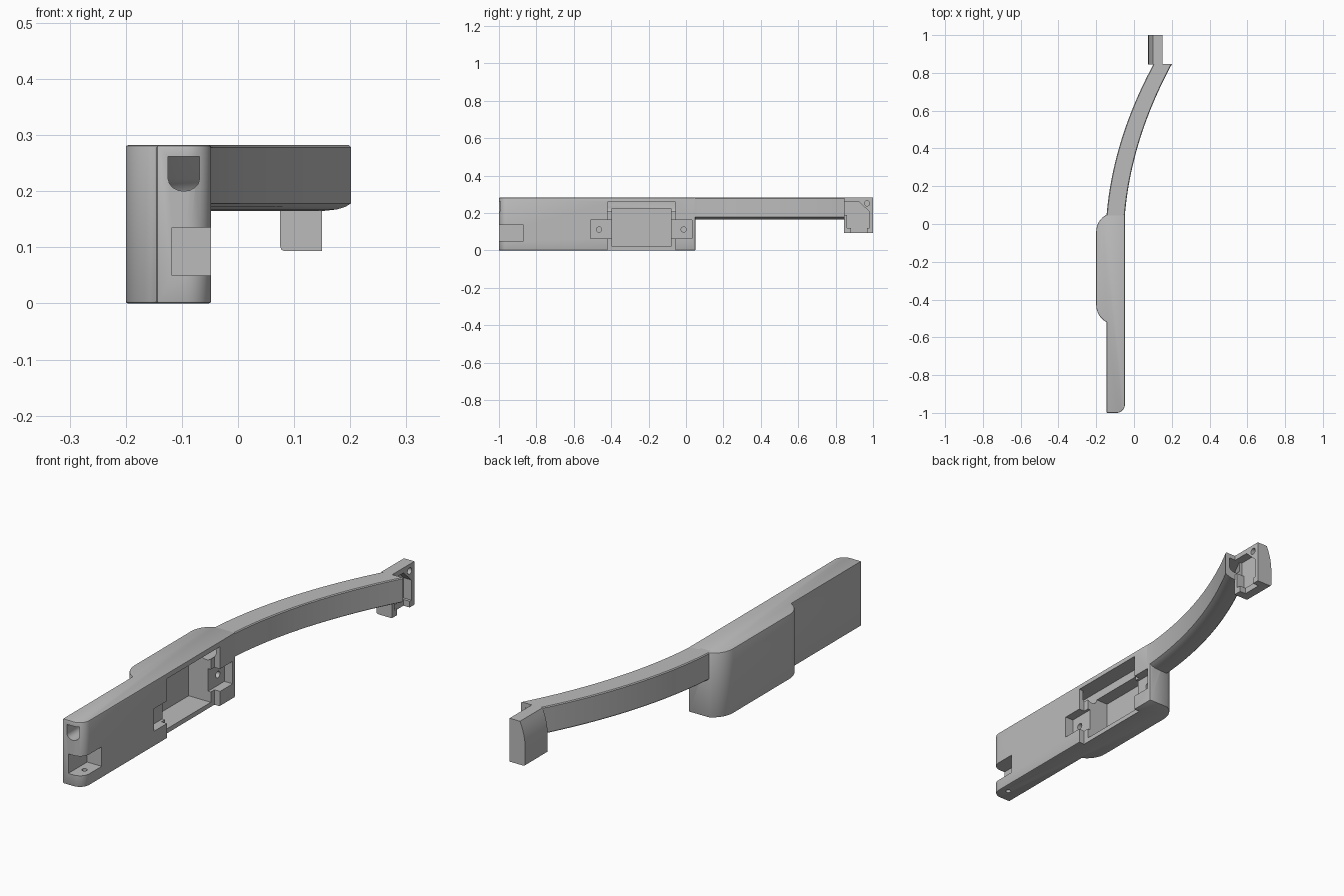
import bpy, bmesh, math

if "Cube" in bpy.data.objects:
    bpy.data.objects.remove(bpy.data.objects["Cube"])

grey = bpy.data.materials.new("plain grey")
grey.diffuse_color = (0.5, 0.5, 0.5, 1)
grey.use_nodes = True
grey.node_tree.nodes["Principled BSDF"].inputs["Base Color"].default_value = grey.diffuse_color
TOP, ARM_Y, END_Y = 0.282, 0.05, 0.848


def loft(name, rings):
    """Skin closed rings of 3D points and cap both ends."""
    bm = bmesh.new()
    vs = [[bm.verts.new(p) for p in r] for r in rings]
    n = len(vs[0])
    for a, b in zip(vs, vs[1:]):
        for i in range(n):
            j = (i + 1) % n
            bm.faces.new((a[i], a[j], b[j], b[i]))
    bm.faces.new(vs[0][::-1])
    bm.faces.new(vs[-1])
    bmesh.ops.recalc_face_normals(bm, faces=bm.faces)
    me = bpy.data.meshes.new(name)
    bm.to_mesh(me)
    bm.free()
    ob = bpy.data.objects.new(name, me)
    bpy.context.collection.objects.link(ob)
    me.materials.append(grey)
    return ob


def prism(name, pts, lo, hi, axis):
    """Extrude a 2D outline along an axis; the outline uses the other two in order."""
    def put(p, d):
        q = list(p)
        q.insert("xyz".index(axis), d)
        return q
    return loft(name, [[put(p, d) for p in pts] for d in (lo, hi)])


def box(x, y, z):
    return prism("cutter", [(x[0], y[0]), (x[1], y[0]), (x[1], y[1]), (x[0], y[1])], z[0], z[1], "z")


def circle(a, b, r, n=20):
    return arc(a, b, r, 0, 360 - 360 / n, n - 1)


def arc(cx, cy, r, a0, a1, n=8):
    return [(cx + r * math.cos(math.radians(a0 + (a1 - a0) * i / n)),
             cy + r * math.sin(math.radians(a0 + (a1 - a0) * i / n))) for i in range(n + 1)]


def apply(ob, mod):
    bpy.context.view_layer.objects.active = ob
    bpy.ops.object.modifier_apply(modifier=mod.name)


def soften(ob, width):
    m = ob.modifiers.new("bevel", "BEVEL")
    m.width, m.segments, m.limit_method, m.angle_limit = width, 2, "ANGLE", math.radians(50)
    apply(ob, m)


def cut(ob, *cutters):
    for c in cutters:
        m = ob.modifiers.new("cut", "BOOLEAN")
        m.operation, m.object, m.solver = "DIFFERENCE", c, "EXACT"
        apply(ob, m)
        bpy.data.objects.remove(c)


def arm_shift(y):
    t = max(0, y - ARM_Y)
    return 0.085 * t + 0.285 * t * t


def channel():
    """Cable channel with a round floor, following the body and arm."""
    sec = [(0.028, 0.262), (-0.028, 0.262)] + [(x, 0.2 + 0.022 + z) for x, z in
           [(0.028 * math.cos(a), 0.022 * math.sin(a)) for a in
            [math.pi + math.pi * i / 8 for i in range(9)]]]
    ys = [-1.1] + [ARM_Y + 0.84 * i / 20 for i in range(21)]
    return loft("channel", [[(-0.0965 + arm_shift(y) + x, y, z) for x, z in sec] for y in ys])


# Main body with rounded side bulge
outline = ([(-0.145, -1)] + arc(-0.093, -0.955, 0.045, -90, 0)
           + [(-0.048, ARM_Y)]
           + arc(-0.1, -0.04, 0.1, 116.7, 180) + arc(-0.1, -0.43, 0.1, 180, 243.3))
body = prism("body", outline, 0, TOP, "z")
soften(body, 0.004)
cut(body,
    channel(),
    # front corner notch and its screw hole
    box((-0.118, 0), (-1.1, -0.87), (0.05, 0.135)),
    prism("hole", circle(-0.085, -0.935, 0.011), -0.1, 0.1, "z"),
    # shallow recess, deep bay, and mounting ears
    box((-0.075, 0), (-0.42, -0.055), (-0.1, 0.26)),
    box((-0.182, 0), (-0.395, -0.08), (0.02, 0.225)),
    box((-0.088, 0), (-0.51, 0.032), (0.065, 0.163)),
    *[prism("hole", circle(y, 0.112, 0.014), -0.14, 0, "x") for y in (-0.465, -0.013)])

# Curved arm, with softened top edges and a rounded lower right edge
section = ([(0, 0.169), (0.004, 0.165), (0.05, 0.165), (0.072, 0.1675), (0.087, 0.172), (0.097, 0.178),
            (0.097, TOP - 0.004), (0.093, TOP), (0.004, TOP), (0, TOP - 0.004)])
steps = [0.03] + [ARM_Y + (END_Y - ARM_Y) * i / 24 for i in range(25)]
arm = loft("arm", [[(-0.145 + arm_shift(y) + x, y, z) for x, z in section] for y in steps])
cut(arm, channel())

# End hook with curved outer wall
curve = [(0.075 + 0.025 * (i / 6) ** 2, 0.17 + 0.112 * i / 6) for i in range(7)]
hook = prism("end_hook", [(0.15, 0.093), (0.083, 0.093), (0.077, 0.096), (0.075, 0.102)]
             + curve + [(0.15, TOP)], 0.845, 1.0, "y")
cut(hook,
    # stepped pocket with slanted corner
    prism("pocket", [(0.8, 0.26), (0.925, 0.26), (0.98, 0.208), (0.98, 0.12),
                     (0.862, 0.12), (0.862, 0.19), (0.8, 0.19)], 0.112, 0.2, "x"),
    # lower slot and screw hole
    box((0.12, 0.2), (0.882, 0.968), (0, 0.13)),
    prism("hole", circle(0.968, 0.252, 0.014), 0.115, 0.2, "x"))

# Smooth curved walls, keep edges crisp
for ob in (body, arm, hook):
    bpy.ops.object.select_all(action="DESELECT")
    ob.select_set(True)
    bpy.context.view_layer.objects.active = ob
    bpy.ops.object.shade_smooth_by_angle(angle=math.radians(30))
